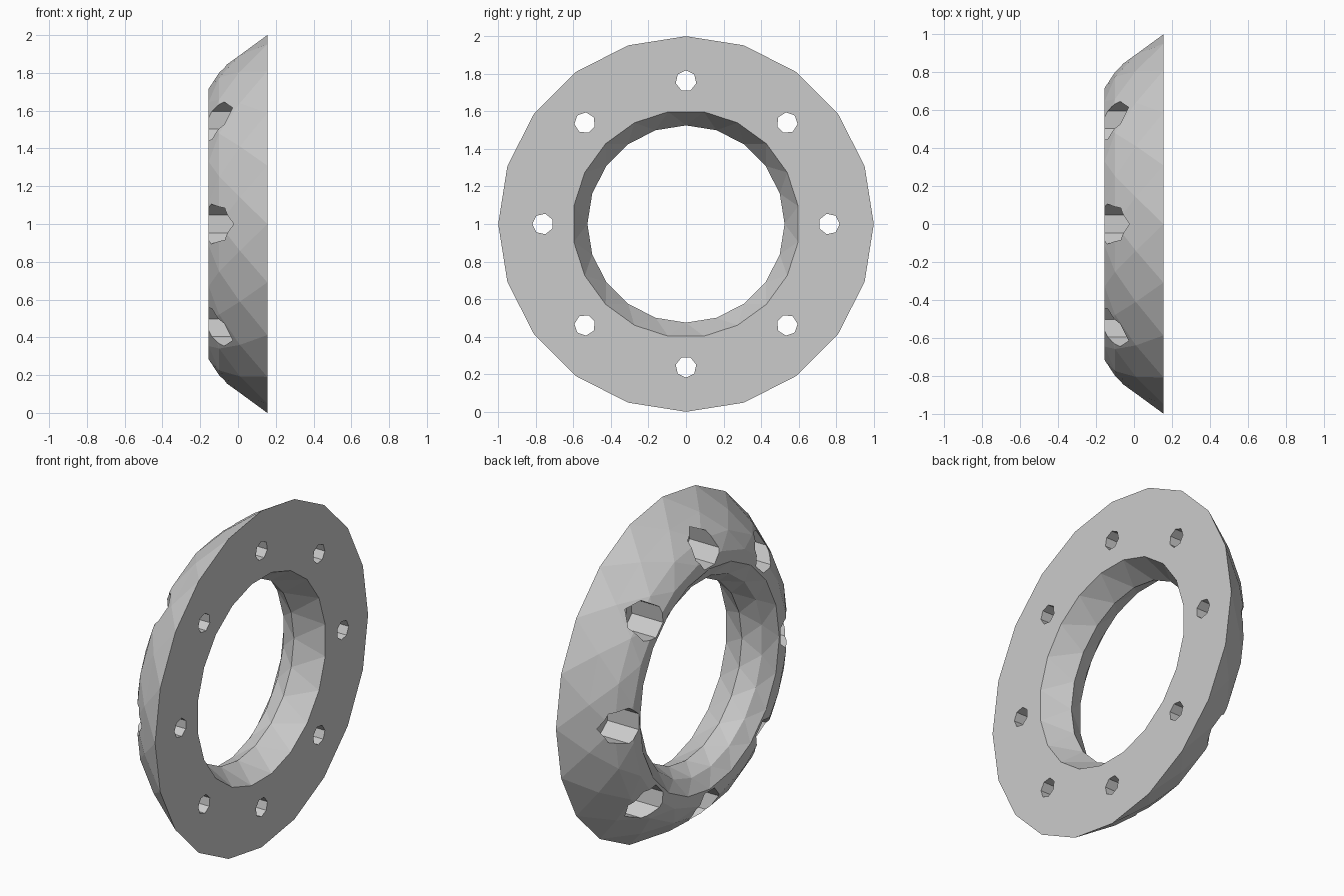
import bpy, bmesh
from math import sin, cos, pi

if "Cube" in bpy.data.objects:
    bpy.data.objects.remove(bpy.data.objects["Cube"])


def make_object(name, bm):
    bmesh.ops.recalc_face_normals(bm, faces=bm.faces)
    mesh = bpy.data.meshes.new(name)
    bm.to_mesh(mesh)
    bm.free()
    obj = bpy.data.objects.new(name, mesh)
    bpy.context.collection.objects.link(obj)
    return obj


def add_ring(bm, x, r, n, phase, cy=0.0, cz=1.0):
    return [bm.verts.new((x, cy + r * cos(2 * pi * i / n + phase),
                          cz + r * sin(2 * pi * i / n + phase))) for i in range(n)]


# Faceted ring: closed profile (x, radius) revolved about x, rows staggered
SIDES = 20
profile = [(0.155, 1.0), (0.01, 0.905), (-0.10, 0.815), (-0.155, 0.725),
           (-0.155, 0.655), (-0.10, 0.575), (0.0, 0.525), (0.155, 0.605)]
bm = bmesh.new()
rows = [add_ring(bm, x, r, SIDES, (k % 2) * pi / SIDES)
        for k, (x, r) in enumerate(profile)]
for k in range(len(rows)):
    a, b = rows[k], rows[(k + 1) % len(rows)]
    if k % 2:
        a, b = b, a
    for i in range(SIDES):
        j = (i + 1) % SIDES
        bm.faces.new((a[i], a[j], b[i]))
        bm.faces.new((b[i], a[j], b[j]))
flange = make_object("flange_ring", bm)

# Eight stepped bolt holes: wide pocket at the back, narrow hole through the face
HOLE_SIDES = 7
steps = [(-0.3, 0.108), (0.05, 0.108), (0.05, 0.056), (0.3, 0.056)]
bm = bmesh.new()
for h in range(8):
    ang = h * pi / 4
    cy, cz = 0.762 * cos(ang), 1 + 0.762 * sin(ang)
    rings = [add_ring(bm, x, r, HOLE_SIDES, ang, cy, cz) for x, r in steps]
    for a, b in zip(rings, rings[1:]):
        for i in range(HOLE_SIDES):
            j = (i + 1) % HOLE_SIDES
            bm.faces.new((a[i], a[j], b[j], b[i]))
    bm.faces.new(rings[0])
    bm.faces.new(rings[-1])
cutter = make_object("bolt_hole_cutter", bm)
cutter.hide_render = True
cutter.display_type = 'WIRE'

mod = flange.modifiers.new("bolt_holes", 'BOOLEAN')
mod.operation = 'DIFFERENCE'
mod.solver = 'EXACT'
mod.object = cutter

# Apply the cut and remove the helper
bpy.context.view_layer.objects.active = flange
flange.select_set(True)
bpy.ops.object.modifier_apply(modifier=mod.name)
bpy.data.objects.remove(cutter, do_unlink=True)
